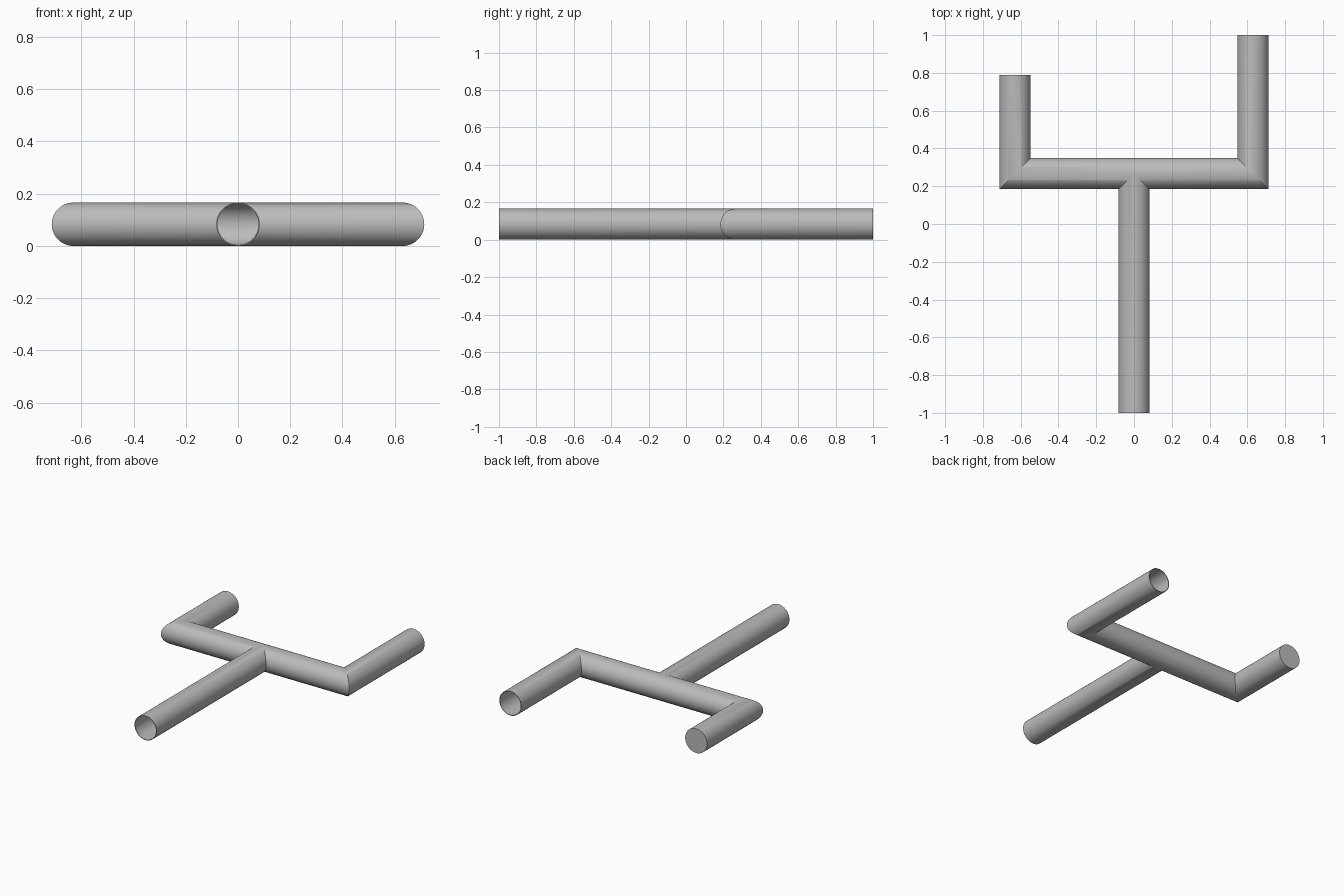
import bpy, bmesh, math
from mathutils import Vector

cube = bpy.data.objects.get("Cube")
if cube:
    bpy.data.objects.remove(cube, do_unlink=True)

RADIUS, WALL, SIDES = 0.083, 0.004, 64
BAR_Y, ARM_X, MID_Z = 0.267, 0.63, 0.083
STEM_END, LEFT_END, RIGHT_END = -1.0, 1.0, 0.79

steel = bpy.data.materials.new("grey_steel")
steel.use_nodes = True
colour = (0.5, 0.5, 0.5, 1)
steel.diffuse_color = colour
steel.node_tree.nodes["Principled BSDF"].inputs["Base Color"].default_value = colour


def finish(bm, name):
    bmesh.ops.remove_doubles(bm, verts=bm.verts, dist=1e-5)
    bmesh.ops.recalc_face_normals(bm, faces=bm.faces)
    mesh = bpy.data.meshes.new(name)
    bm.to_mesh(mesh)
    bm.free()
    mesh.materials.append(steel)
    obj = bpy.data.objects.new(name, mesh)
    bpy.context.collection.objects.link(obj)
    bpy.ops.object.select_all(action="DESELECT")
    obj.select_set(True)
    bpy.context.view_layer.objects.active = obj
    bpy.ops.object.shade_smooth_by_angle(angle=math.radians(30))
    return obj


def ring(bm, radius, place):
    """Loop of vertices; place(across, up) gives each position."""
    angles = [math.tau * i / SIDES for i in range(SIDES)]
    return [bm.verts.new(Vector(place(radius * math.cos(a), MID_Z + radius * math.sin(a))))
            for a in angles]


def bridge(bm, a, b):
    for i in range(SIDES):
        j = (i + 1) % SIDES
        bm.faces.new((a[i], a[j], b[j], b[i]))


def tube(bm, radius, start, end):
    a, b = ring(bm, radius, start), ring(bm, radius, end)
    bridge(bm, a, b)
    return b


def skin(bm, radius):
    """All pipe walls at one radius, mitred where they meet; returns the open ends."""
    ends = [tube(bm, radius,
                 lambda w, z: (w, BAR_Y - abs(w), z),
                 lambda w, z: (w, STEM_END, z))]
    for side, arm_end in ((1, LEFT_END), (-1, RIGHT_END)):
        # half of the crossbar, from the tee joint to the elbow
        tube(bm, radius,
             lambda w, z: (side * max(0, -w), BAR_Y + w, z),
             lambda w, z: (side * (ARM_X - w), BAR_Y + w, z))
        # arm, from the elbow to its end
        ends.append(tube(bm, radius,
                         lambda w, z: (side * (ARM_X + w), BAR_Y - w, z),
                         lambda w, z: (side * (ARM_X + w), arm_end, z)))
    return ends


# Hollow frame: outer and inner walls joined by rims
bm = bmesh.new()
for outer, inner in zip(skin(bm, RADIUS), skin(bm, RADIUS - WALL)):
    bridge(bm, outer, inner)
finish(bm, "pipe_frame")

# Flat plug closing the short arm
bm = bmesh.new()
discs = [ring(bm, RADIUS - WALL, lambda w, z: (w - ARM_X, y, z))
         for y in (RIGHT_END, RIGHT_END - WALL)]
bridge(bm, *discs)
for disc in discs:
    bm.faces.new(disc)
finish(bm, "end_cap")
